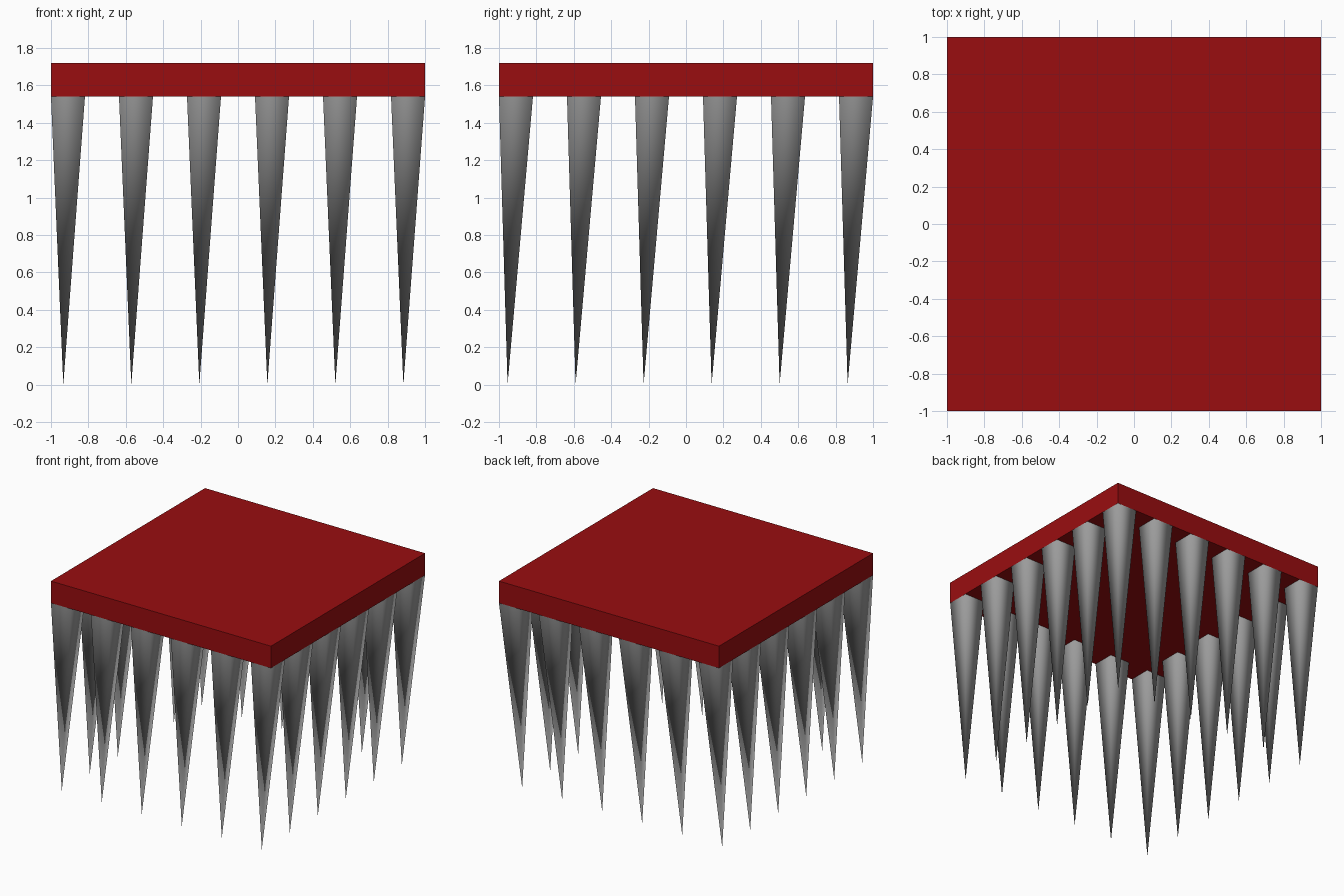
import bpy
import bmesh

cube = bpy.data.objects.get("Cube")
if cube:
    bpy.data.objects.remove(cube, do_unlink=True)

COUNT = 6               # spikes along each edge
WIDTH = 2 / 11          # spike width equals the gap between spikes
SLAB_BOTTOM, SLAB_TOP = 1.54, 1.72


def material(name, colour):
    mat = bpy.data.materials.new(name)
    mat.use_nodes = True
    mat.diffuse_color = colour
    mat.node_tree.nodes["Principled BSDF"].inputs["Base Color"].default_value = colour
    return mat


def add_object(name, bm, mat, location=(0, 0, 0)):
    bmesh.ops.recalc_face_normals(bm, faces=bm.faces)
    mesh = bpy.data.meshes.new(name)
    bm.to_mesh(mesh)
    bm.free()
    mesh.materials.append(mat)
    obj = bpy.data.objects.new(name, mesh)
    obj.location = location
    bpy.context.collection.objects.link(obj)
    return obj


red = material("dark red", (0.32, 0.004, 0.005, 1))
grey = material("steel grey", (0.33, 0.33, 0.33, 1))

# Flat square slab
bm = bmesh.new()
bmesh.ops.create_cube(bm, size=2)
for v in bm.verts:
    v.co.z = SLAB_TOP if v.co.z > 0 else SLAB_BOTTOM
add_object("ceiling_slab", bm, red)

# One downward pyramid with a slightly off-centre tip, softly shaded
bm = bmesh.new()
half = WIDTH / 2
tip = bm.verts.new((-0.025, -0.045, 0))
ring = [bm.verts.new((x * half, y * half, SLAB_BOTTOM))
        for x, y in ((-1, -1), (1, -1), (1, 1), (-1, 1))]
for i in range(4):
    bm.faces.new((tip, ring[(i + 1) % 4], ring[i])).smooth = True
first = add_object("spike", bm, grey, (half - 1, half - 1, 0))

# Repeat the spike around the rim, leaving the middle open
for i in range(COUNT):
    for j in range(COUNT):
        on_rim = i in (0, COUNT - 1) or j in (0, COUNT - 1)
        if on_rim and (i or j):
            spike = bpy.data.objects.new("spike", first.data)
            spike.location = (half - 1 + 2 * WIDTH * i, half - 1 + 2 * WIDTH * j, 0)
            bpy.context.collection.objects.link(spike)

# Make sure the open pyramids face outward
if first.data.polygons[0].normal.y > 0:
    first.data.flip_normals()
